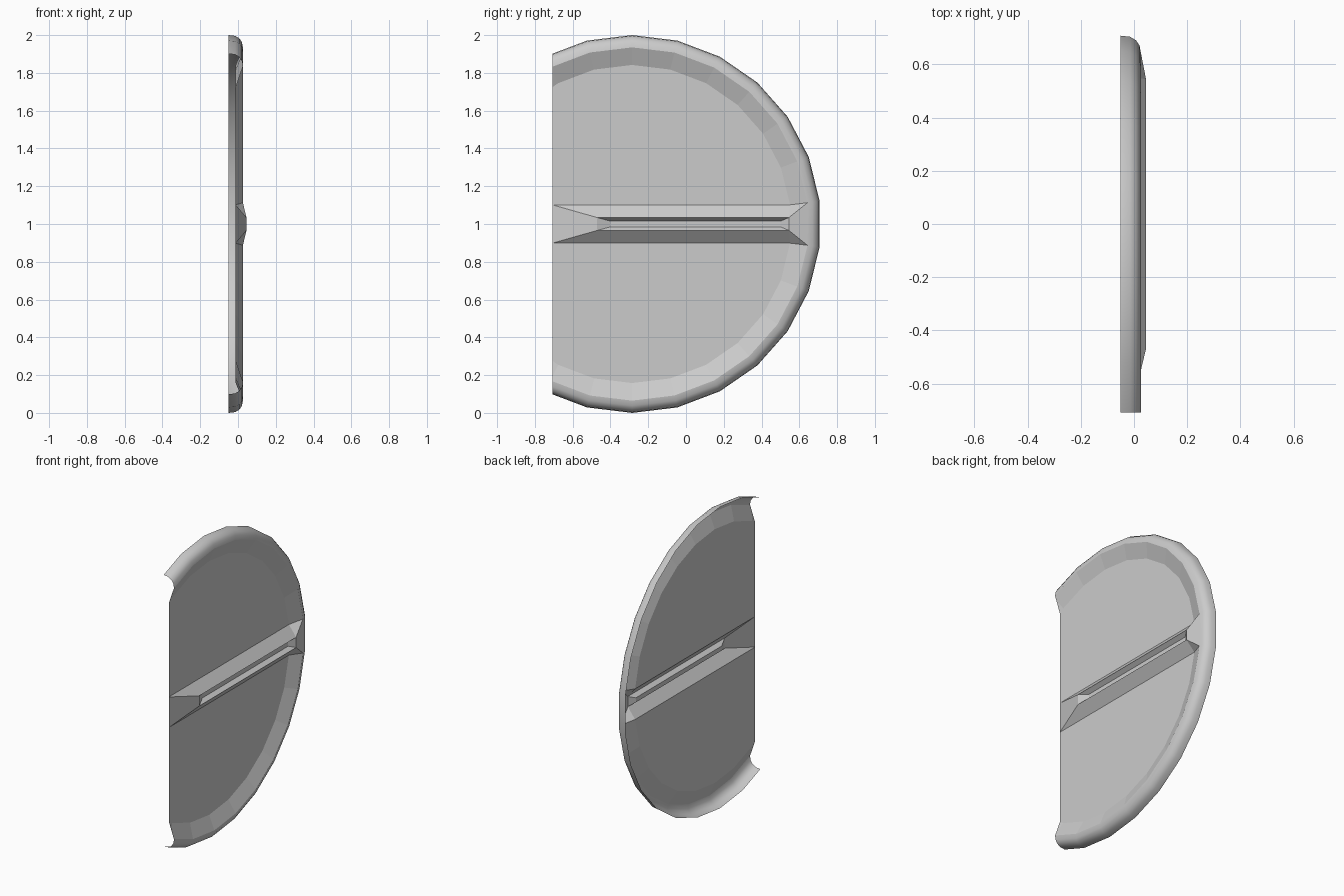
import bpy, bmesh, math
from mathutils import Vector

if "Cube" in bpy.data.objects:
    bpy.data.objects.remove(bpy.data.objects["Cube"], do_unlink=True)

SIDES = 26
CENTRE_Y, CENTRE_Z = -0.285, 1.0
CUT = -0.708      # flat front edge
FLOOR = -0.012    # height of the recessed panel along x
LIP = (0.935, 0.026)
PANEL = (0.842, FLOOR)

grey = bpy.data.materials.new("plain_grey")
grey.use_nodes = True
colour = (0.6, 0.6, 0.6, 1)
grey.diffuse_color = colour
grey.node_tree.nodes["Principled BSDF"].inputs["Base Color"].default_value = colour


def ring(bm, radius, x):
    """Ring of vertices with a flat side facing +y."""
    angles = [(i + 0.5) * math.tau / SIDES for i in range(SIDES)]
    return [bm.verts.new((x, CENTRE_Y + radius * math.cos(a),
                          CENTRE_Z + radius * math.sin(a))) for a in angles]


def finish(name, bm, cut=True, smooth=False):
    """Trim at the flat edge, face everything to +x or outward, make the object."""
    if cut:
        bmesh.ops.bisect_plane(bm, geom=bm.verts[:] + bm.edges[:] + bm.faces[:],
                               plane_co=(0, CUT, 0), plane_no=(0, -1, 0), clear_outer=True)
    bmesh.ops.remove_doubles(bm, verts=bm.verts, dist=0.0001)
    bm.normal_update()
    for f in bm.faces:
        outward = Vector((1, 0, 0))
        if abs(f.normal.x) < 0.1:
            outward = f.calc_center_median() - Vector((0, CENTRE_Y, CENTRE_Z))
        if f.normal.dot(outward) < 0:
            f.normal_flip()
    mesh = bpy.data.meshes.new(name)
    bm.to_mesh(mesh)
    bm.free()
    mesh.materials.append(grey)
    obj = bpy.data.objects.new(name, mesh)
    bpy.context.collection.objects.link(obj)
    if smooth:
        bpy.ops.object.select_all(action='DESELECT')
        obj.select_set(True)
        bpy.context.view_layer.objects.active = obj
        bpy.ops.object.shade_smooth_by_angle(angle=math.radians(40))
    return obj


# Rounded outer rim
bm = bmesh.new()
profile = [(1.0, -0.05), (0.996, -0.015), (0.982, 0.008), (0.962, 0.021), LIP]
rings = [ring(bm, r, x) for r, x in profile]
for a, b in zip(rings, rings[1:]):
    for i in range(SIDES):
        j = (i + 1) % SIDES
        bm.faces.new((a[i], a[j], b[j], b[i]))
finish("rim", bm, smooth=True)

# Sloped inner wall, left open where the ridge meets the rim
bm = bmesh.new()
lip, edge = ring(bm, *LIP), ring(bm, *PANEL)
for i in range(SIDES - 1):
    bm.faces.new((lip[i], lip[i + 1], edge[i + 1], edge[i]))
finish("inner_wall", bm)

# Recessed panels above and below the ridge
half = SIDES // 2
for name, start in (("upper_panel", 0), ("lower_panel", half)):
    bm = bmesh.new()
    edge = ring(bm, *PANEL)
    bm.faces.new(edge[start:start + half])
    finish(name, bm)

# Hollow ridge with a sunken slot along its crest
bm = bmesh.new()
step = math.pi / SIDES


def on_circle(radius):
    return CENTRE_Y + radius * math.cos(step), radius * math.sin(step)


back_y, base_z = on_circle(PANEL[0])
lip_y, lip_z = on_circle(LIP[0])
sections = {
    "front": (FLOOR, CUT, base_z),
    "back": (FLOOR, back_y, base_z),
    "lip": (LIP[1], lip_y, lip_z),
    "top_front": (0.045, -0.47, 0.034),
    "top_back": (0.045, 0.545, 0.034),
    "slot_front": (0.018, -0.40, 0.015),
    "slot_back": (0.018, 0.50, 0.015),
}
up, down = ({k: bm.verts.new((x, y, CENTRE_Z + s * z)) for k, (x, y, z) in sections.items()}
            for s in (1, -1))
for v in (up, down):
    for keys in (("front", "back", "top_back", "top_front"), ("back", "lip", "top_back"),
                 ("top_front", "top_back", "slot_back", "slot_front")):
        bm.faces.new([v[k] for k in keys])
for a, b in (("front", "top_front"), ("top_front", "slot_front"), ("slot_front", "slot_back"),
             ("slot_back", "top_back"), ("top_back", "lip")):
    bm.faces.new((up[a], up[b], down[b], down[a]))
finish("ridge", bm, cut=False)
